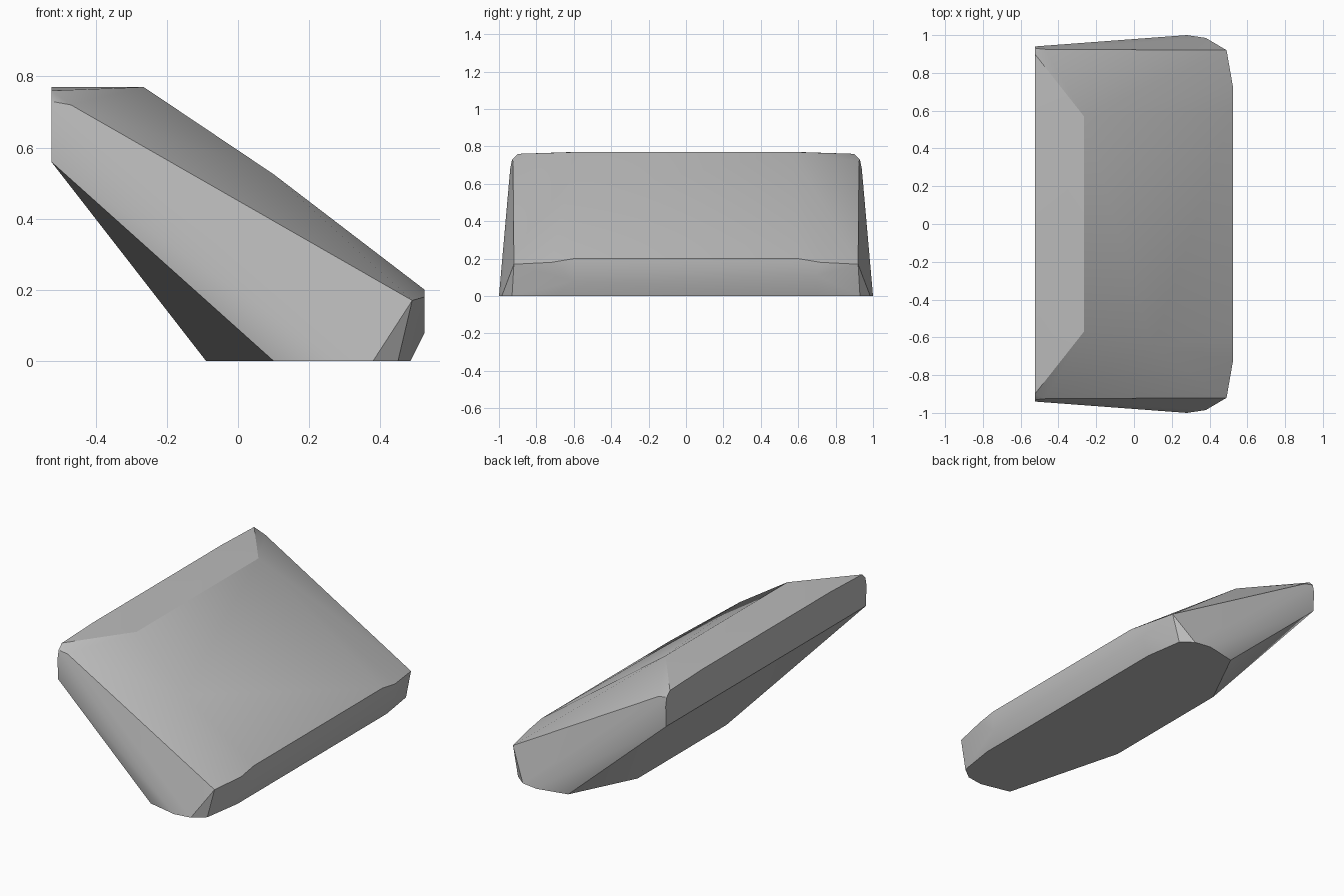
import bpy
import bmesh
from math import radians

# Remove the default object
default_cube = bpy.data.objects.get("Cube")
if default_cube:
    bpy.data.objects.remove(default_cube, do_unlink=True)


def make_material(name, colour):
    material = bpy.data.materials.new(name)
    material.use_nodes = True
    material.diffuse_color = colour
    shader = material.node_tree.nodes["Principled BSDF"]
    shader.inputs["Base Color"].default_value = colour
    return material


def mirrored(points):
    """Return the points together with their copies across the y = 0 plane."""
    return points + [(x, -y, z) for x, y, z in points]


def make_convex_solid(name, points, material, sharp_angle):
    """Wrap the corner points in one closed skin and merge its flat faces."""
    mesh = bpy.data.meshes.new(name)
    bm = bmesh.new()
    for point in points:
        bm.verts.new(point)
    hull = bmesh.ops.convex_hull(bm, input=bm.verts[:])
    inner = {v for v in hull["geom_interior"] + hull["geom_unused"]
             if isinstance(v, bmesh.types.BMVert) and v.is_valid}
    bmesh.ops.delete(bm, geom=list(inner), context="VERTS")
    bmesh.ops.dissolve_limit(bm, angle_limit=radians(0.5),
                             verts=bm.verts[:], edges=bm.edges[:])
    bmesh.ops.recalc_face_normals(bm, faces=bm.faces[:])
    bm.to_mesh(mesh)
    bm.free()
    mesh.materials.append(material)
    solid = bpy.data.objects.new(name, mesh)
    bpy.context.collection.objects.link(solid)
    bpy.ops.object.select_all(action="DESELECT")
    solid.select_set(True)
    bpy.context.view_layer.objects.active = solid
    bpy.ops.object.shade_smooth_by_angle(angle=sharp_angle)
    return solid


# Raised end: a flat upright face with rounded upper corners
HIGH = -0.525
raised_end = mirrored([
    (HIGH, 0.6, 0.77), (HIGH, 0.9, 0.76), (HIGH, 0.93, 0.73),
    (HIGH, 0.94, 0.68), (HIGH, 0.935, 0.56)])

# Flat crest and the long upper side edges
upper_edges = mirrored([
    (-0.265, 0.57, 0.77), (-0.47, 0.925, 0.72), (0.49, 0.92, 0.17)])
slope_shoulder = [(0.1, -0.65, 0.525)]

# Low end: a narrow upright face
LOW = 0.525
low_end = mirrored([(LOW, 0.6, 0.2), (LOW, 0.72, 0.18)])
low_end += [(LOW, -0.6, 0.08), (LOW, 0.7, 0.11)]

# Flat base with rounded outer corners and a skewed inner edge
base = mirrored([
    (0.485, 0.7, 0), (0.45, 0.93, 0), (0.38, 0.985, 0),
    (0.28, 1, 0), (0.1, 0.96, 0)])
base += [(-0.09, 0.58, 0), (-0.09, -0.25, 0)]

grey = make_material("neutral_grey", (0.5, 0.5, 0.5, 1))
make_convex_solid("slanted_block",
                  raised_end + upper_edges + slope_shoulder + low_end + base,
                  grey, radians(30))
